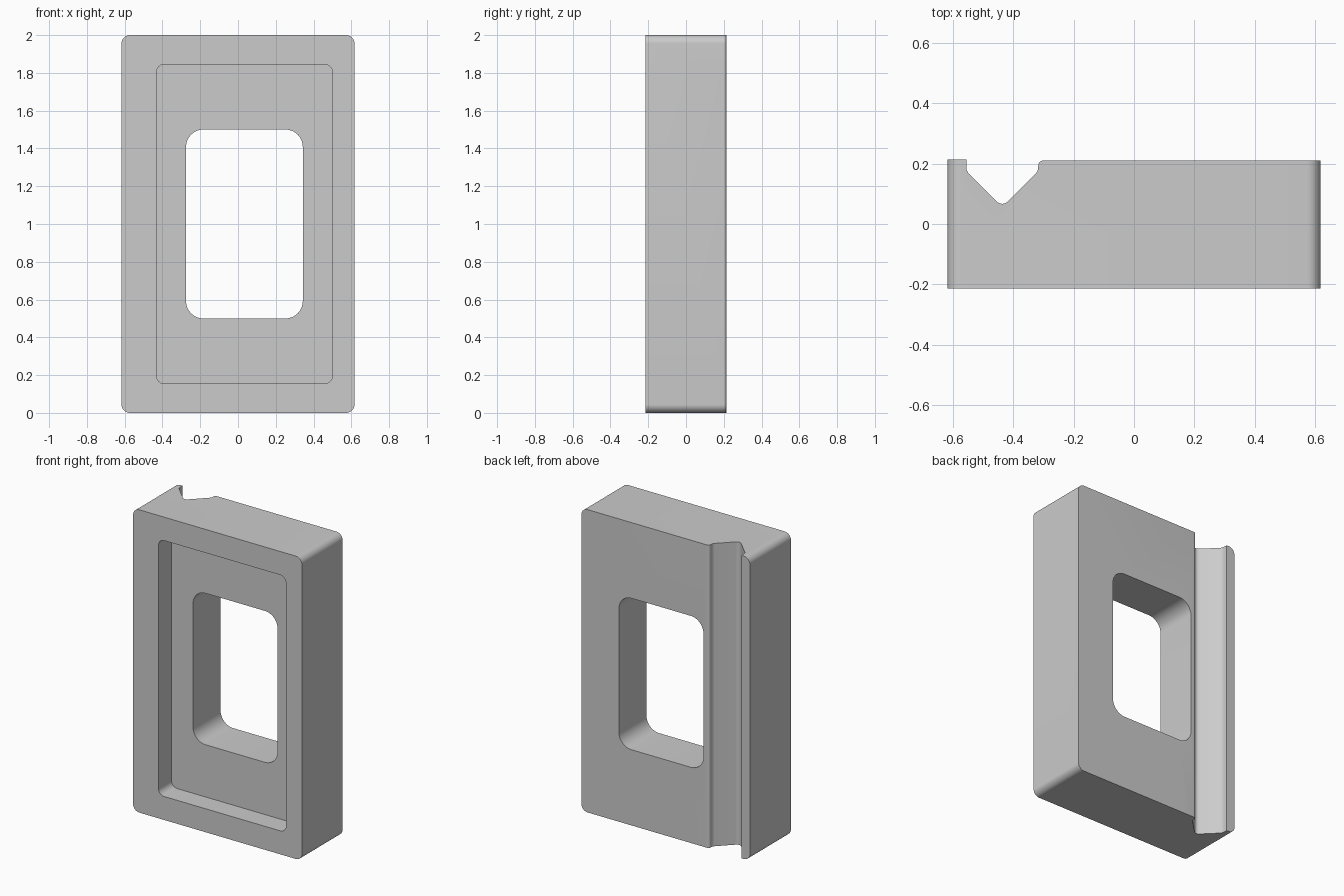
import bpy, bmesh, math
from mathutils import Vector

cube = bpy.data.objects.get("Cube")
if cube:
    bpy.data.objects.remove(cube, do_unlink=True)


def prism(name, points, offset):
    """Extrude a flat outline along an offset vector."""
    bm = bmesh.new()
    face = bm.faces.new([bm.verts.new(p) for p in points])
    extruded = bmesh.ops.extrude_face_region(bm, geom=[face])["geom"]
    moved = [g for g in extruded if isinstance(g, bmesh.types.BMVert)]
    bmesh.ops.translate(bm, verts=moved, vec=Vector(offset))
    bmesh.ops.recalc_face_normals(bm, faces=bm.faces[:])
    mesh = bpy.data.meshes.new(name)
    bm.to_mesh(mesh)
    bm.free()
    obj = bpy.data.objects.new(name, mesh)
    bpy.context.collection.objects.link(obj)
    return obj


def rounded_block(name, x0, x1, z0, z1, radius, y0, y1, steps=10):
    """Block with a rounded rectangular outline, running from y0 to y1."""
    corners = [(x1 - radius, z1 - radius), (x0 + radius, z1 - radius),
               (x0 + radius, z0 + radius), (x1 - radius, z0 + radius)]
    points = []
    for i, (cx, cz) in enumerate(corners):
        for s in range(steps + 1):
            a = (i + s / steps) * math.pi / 2
            points.append((cx + radius * math.cos(a), y0, cz + radius * math.sin(a)))
    return prism(name, points, (0, y1 - y0, 0))


def fillet(a, corner, b, steps=6):
    """Soft curve from a to b, bending towards the corner."""
    a, corner, b = Vector(a), Vector(corner), Vector(b)
    return [a * (1 - t) ** 2 + corner * 2 * t * (1 - t) + b * t * t
            for t in (s / steps for s in range(steps + 1))]


HALF_DEPTH = 0.2135
BACK = 0.2105

# Main frame
frame = rounded_block("frame", -0.617, 0.617, 0, 2, 0.045, -HALF_DEPTH, HALF_DEPTH)

# Front recess and window opening
recess = rounded_block("recess_cutter", -0.432, 0.5, 0.155, 1.845, 0.042, -0.4, -0.077)
window = rounded_block("window_cutter", -0.275, 0.343, 0.5, 1.5, 0.092, -0.5, 0.5)

# Back groove with a slightly raised lip beside it
outline = [Vector((0.8, 0.4)), Vector((-0.555, 0.4))]
outline += fillet((-0.555, 0.19), (-0.555, 0.175), (-0.545, 0.165))
outline += fillet((-0.457, 0.077), (-0.436, 0.056), (-0.415, 0.077))
outline += fillet((-0.327, 0.165), (-0.317, 0.175), (-0.317, 0.188))
outline += fillet((-0.317, 0.19), (-0.317, BACK), (-0.296, BACK))
outline.append(Vector((0.8, BACK)))
groove = prism("groove_cutter", [(p.x, p.y, -0.2) for p in outline], (0, 0, 2.4))

# Cut the frame, then remove the cutters
bpy.context.view_layer.objects.active = frame
for cutter in (recess, window, groove):
    cutter.hide_render = True
    cut = frame.modifiers.new("cut", "BOOLEAN")
    cut.operation = "DIFFERENCE"
    cut.solver = "EXACT"
    cut.object = cutter
    bpy.ops.object.modifier_apply(modifier=cut.name)
    bpy.data.objects.remove(cutter, do_unlink=True)

# Single grey material
grey = bpy.data.materials.new("light grey")
grey.use_nodes = True
colour = (0.6, 0.6, 0.6, 1)
grey.diffuse_color = colour
grey.node_tree.nodes["Principled BSDF"].inputs["Base Color"].default_value = colour
frame.data.materials.clear()
frame.data.materials.append(grey)

# Smooth rounded corners, sharp rims
bpy.ops.object.select_all(action="DESELECT")
frame.select_set(True)
bpy.ops.object.shade_smooth_by_angle(angle=math.radians(30))
